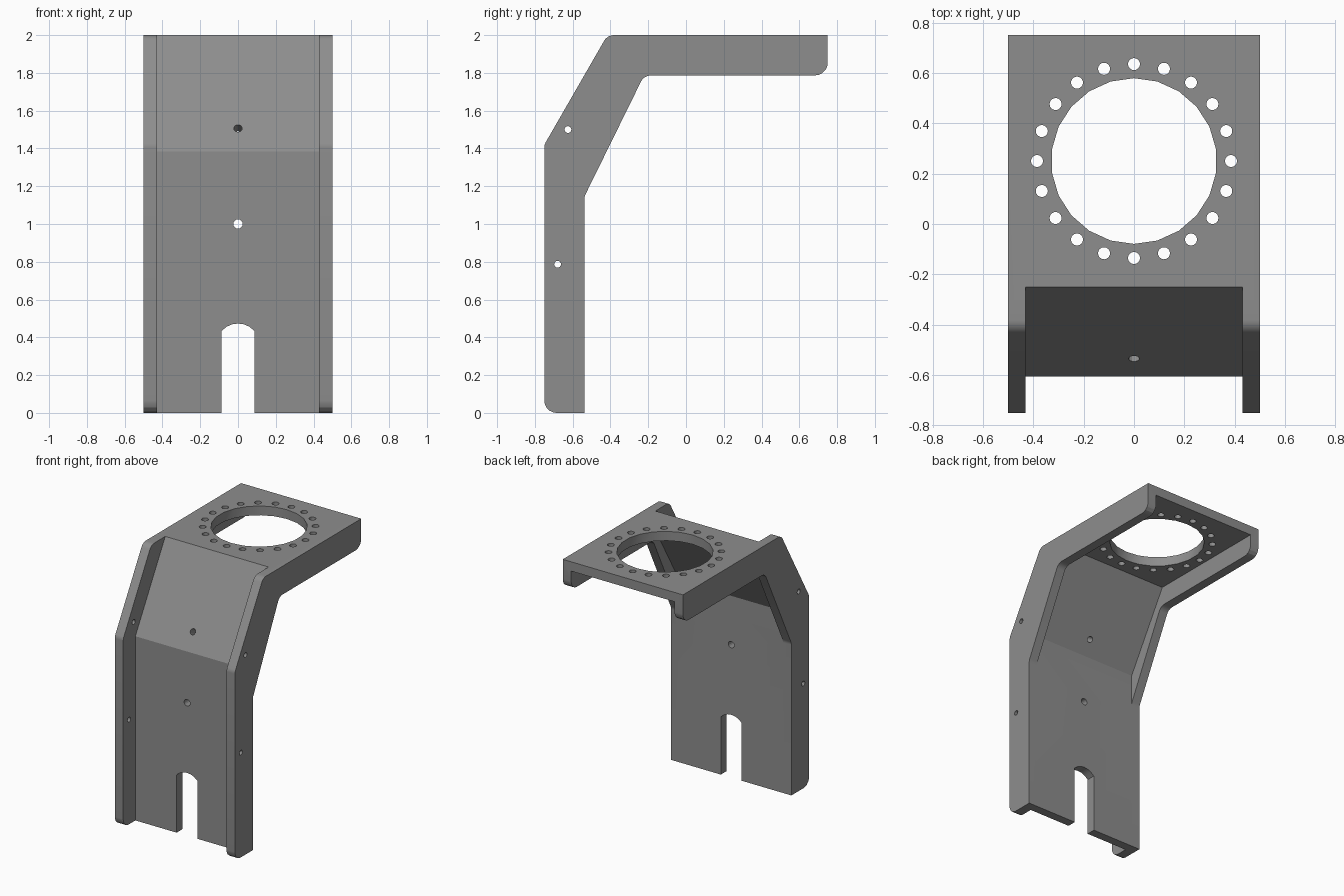
import bpy, bmesh, math
from mathutils import Vector, Matrix

if "Cube" in bpy.data.objects:
    bpy.data.objects.remove(bpy.data.objects["Cube"])


def fillet(corners, steps=5):
    """Round each (a, b, radius) corner of a closed outline."""
    out = []
    n = len(corners)
    for i, (a, b, r) in enumerate(corners):
        p = Vector((a, b))
        if r == 0:
            out.append(p)
            continue
        u = (Vector(corners[i - 1][:2]) - p).normalized()
        v = (Vector(corners[(i + 1) % n][:2]) - p).normalized()
        half = u.angle(v) / 2
        centre = p + (u + v).normalized() * (r / math.sin(half))
        start = p + u * (r / math.tan(half)) - centre
        end = p + v * (r / math.tan(half)) - centre
        for k in range(steps + 1):
            d = start.lerp(end, k / steps).normalized()
            out.append(centre + d * r)
    return out


def prism(bm, points, shift):
    """Extrude a closed loop of 3D points along shift."""
    f = bm.faces.new([bm.verts.new(p) for p in points])
    ext = bmesh.ops.extrude_face_region(bm, geom=[f])["geom"]
    verts = [g for g in ext if isinstance(g, bmesh.types.BMVert)]
    bmesh.ops.translate(bm, verts=verts, vec=shift)


def drill(bm, centre, axis, radius, depth, sides=16):
    """Add a cylinder for a hole cutter."""
    rot = Vector(axis).to_track_quat('Z', 'Y').to_matrix().to_4x4()
    bmesh.ops.create_cone(bm, cap_ends=True, segments=sides, radius1=radius,
                          radius2=radius, depth=depth,
                          matrix=Matrix.Translation(centre) @ rot)


def finish(name, bm):
    bmesh.ops.recalc_face_normals(bm, faces=bm.faces[:])
    me = bpy.data.meshes.new(name)
    bm.to_mesh(me)
    bm.free()
    ob = bpy.data.objects.new(name, me)
    bpy.context.collection.objects.link(ob)
    return ob


def boolean(ob, other, op):
    """Apply a boolean and remove the other object."""
    m = ob.modifiers.new(op, 'BOOLEAN')
    m.operation, m.solver, m.object = op, 'EXACT', other
    other.hide_render = True
    dg = bpy.context.evaluated_depsgraph_get()
    me = bpy.data.meshes.new_from_object(ob.evaluated_get(dg))
    ob.modifiers.clear()
    ob.data = me
    bpy.data.objects.remove(other)


# Bent plate: vertical panel, sloped panel, top platform
bm = bmesh.new()
plate = [(-0.605, 0), (-0.605, 1.385), (-0.25, 2), (0.75, 2), (0.75, 1.93),
         (-0.206, 1.93), (-0.538, 1.367), (-0.538, 0)]
prism(bm, [(-0.46, y, z) for y, z in plate], (0.92, 0, 0))
bracket = finish("mounting_bracket", bm)

# Side flanges with rounded corners
outline = fillet([(-0.75, 0, 0.065), (-0.75, 1.42, 0.06), (-0.416, 2, 0.06),
                  (0.75, 2, 0), (0.75, 1.787, 0.065), (-0.222, 1.787, 0.06),
                  (-0.538, 1.145, 0.06), (-0.538, 0, 0)])
bm = bmesh.new()
for x in (-0.5, 0.43):
    prism(bm, [(x, y, z) for y, z in outline], (0.07, 0, 0))
boolean(bracket, finish("side_flanges", bm), 'UNION')

# Cutters: ring of bolt holes, central opening, panel and flange holes
bm = bmesh.new()
cy = 0.25
drill(bm, (0, cy, 1.965), (0, 0, 1), 0.329, 0.2, 22)
for i in range(20):
    a = i * math.tau / 20
    drill(bm, (0.385 * math.cos(a), cy + 0.385 * math.sin(a), 1.965),
          (0, 0, 1), 0.024, 0.2)
drill(bm, (0, -0.57, 1.0), (0, 1, 0), 0.025, 0.2)
drill(bm, (0, -0.51, 1.492), (0, 0.866, -0.5), 0.022, 0.2)
for x in (-0.465, 0.465):
    for y, z in ((-0.625, 1.5), (-0.68, 0.787)):
        drill(bm, (x, y, z), (1, 0, 0), 0.018, 0.15)

# Cutter: open slot with a shallow arched top
slot = [(-0.087, -0.1), (0.087, -0.1)]
for k in range(7):
    x = 0.087 - 0.174 * k / 6
    slot.append((x, 0.356 + math.sqrt(0.117 ** 2 - x * x)))
prism(bm, [(x, -0.7, z) for x, z in slot], (0, 0.3, 0))
boolean(bracket, finish("hole_cutters", bm), 'DIFFERENCE')

# Dark grey metal
mat = bpy.data.materials.new("dark_grey")
mat.diffuse_color = (0.27, 0.27, 0.27, 1)
mat.use_nodes = True
mat.node_tree.nodes["Principled BSDF"].inputs["Base Color"].default_value = mat.diffuse_color
bracket.data.materials.clear()
bracket.data.materials.append(mat)

# Smooth only the fillets
bpy.context.view_layer.objects.active = bracket
bracket.select_set(True)
bpy.ops.object.shade_smooth_by_angle(angle=math.radians(20))
